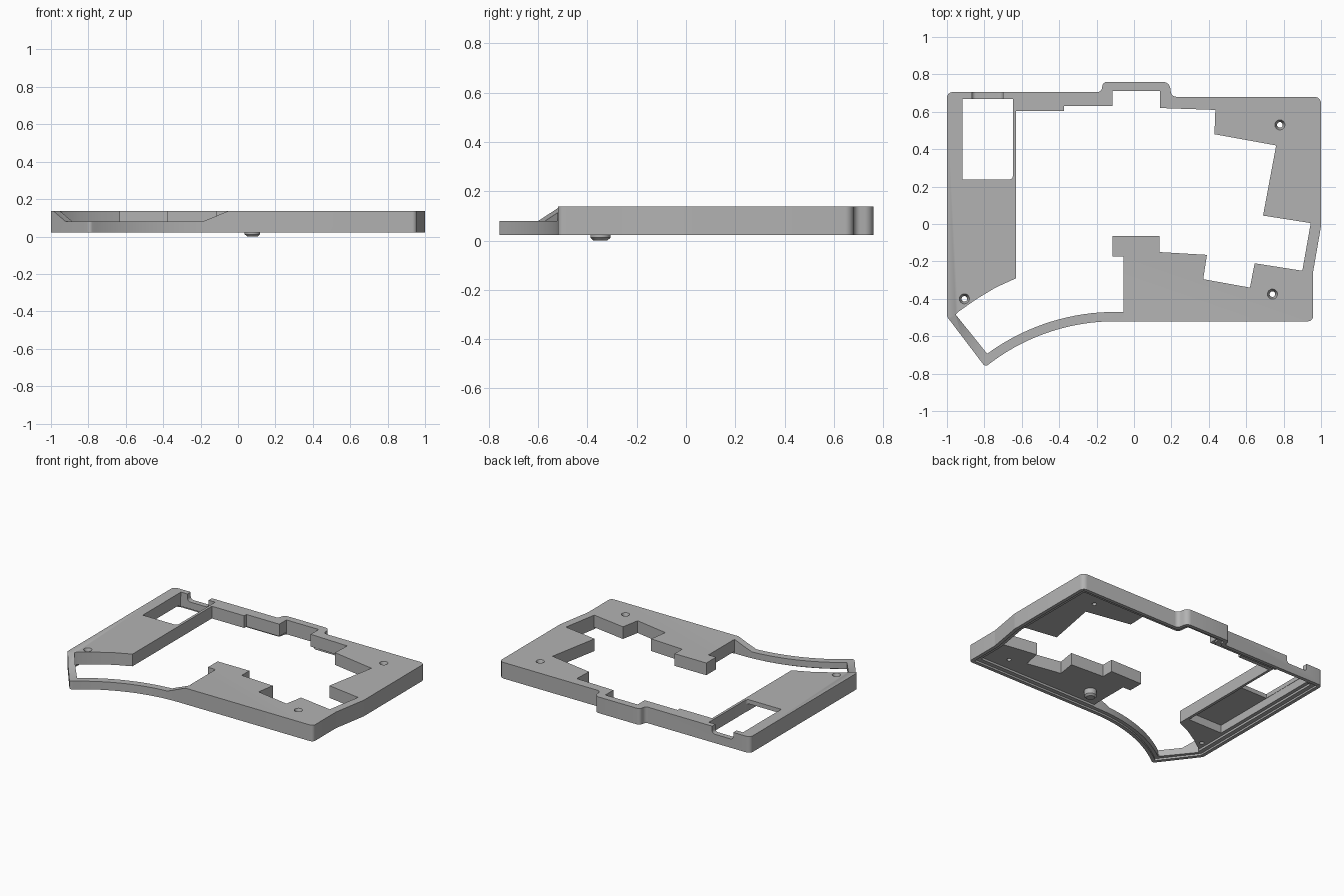
import bpy, bmesh, math
from mathutils import Vector, Matrix

old = bpy.data.objects.get("Cube")
if old:
    bpy.data.objects.remove(old)

grey = bpy.data.materials.new("mid grey")
grey.use_nodes = True
COLOUR = (0.45, 0.45, 0.45, 1)
grey.diffuse_color = COLOUR
grey.node_tree.nodes["Principled BSDF"].inputs["Base Color"].default_value = COLOUR

BOTTOM, TOP, UNDERSIDE = 0.022, 0.137, 0.05


def prism(name, points, low, high, matrix=Matrix()):
    """Extrude a flat outline from low to high along local z."""
    bm = bmesh.new()
    face = bm.faces.new([bm.verts.new((p[0], p[1], low)) for p in points])
    new = bmesh.ops.extrude_face_region(bm, geom=[face])["geom"]
    verts = [v for v in new if isinstance(v, bmesh.types.BMVert)]
    bmesh.ops.translate(bm, verts=verts, vec=(0, 0, high - low))
    bmesh.ops.transform(bm, matrix=matrix, verts=bm.verts)
    return finish(name, bm)


def finish(name, bm):
    bmesh.ops.recalc_face_normals(bm, faces=bm.faces)
    mesh = bpy.data.meshes.new(name)
    bm.to_mesh(mesh)
    bm.free()
    mesh.materials.append(grey)
    obj = bpy.data.objects.new(name, mesh)
    bpy.context.collection.objects.link(obj)
    return obj


def cone(name, x, y, low, high, r_low, r_high, sides=24):
    bm = bmesh.new()
    bmesh.ops.create_cone(bm, cap_ends=True, segments=sides, radius1=r_low, radius2=r_high,
                          depth=high - low, matrix=Matrix.Translation((x, y, (low + high) / 2)))
    return finish(name, bm)


def combine(target, other, operation="DIFFERENCE"):
    other.hide_render = True
    mod = target.modifiers.new("cut", "BOOLEAN")
    mod.operation, mod.object, mod.solver = operation, other, "EXACT"
    bpy.context.view_layer.objects.active = target
    bpy.ops.object.modifier_apply(modifier=mod.name)
    bpy.data.objects.remove(other)


def box(name, x0, x1, y0, y1, z0, z1):
    return prism(name, [(x0, y0), (x1, y0), (x1, y1), (x0, y1)], z0, z1)


def arc(x0, x1, cx, cy, r, n=16):
    xs = [x0 + (x1 - x0) * i / n for i in range(n + 1)]
    return [(x, cy + math.sqrt(r * r - (x - cx) ** 2), 0) for x in xs]


def inset(corners, d):
    """Move every edge of a clockwise outline inward by d."""
    out = []
    for i, (x, y, r) in enumerate(corners):
        p = Vector((x, y))
        a = (p - Vector(corners[i - 1][:2])).normalized()
        b = (Vector(corners[(i + 1) % len(corners)][:2]) - p).normalized()
        na, nb = Vector((a.y, -a.x)), Vector((b.y, -b.x))
        q = p + (na + nb) * d / (1 + na.dot(nb))
        out.append((q.x, q.y, max(r - d, 0) if a.cross(b) < 0 else r))
    return out


def fillet(corners, steps=6):
    """Round each corner by its own radius."""
    out = []
    for i, (x, y, r) in enumerate(corners):
        p = Vector((x, y))
        if r < 0.001:
            out.append(p)
            continue
        a = (Vector(corners[i - 1][:2]) - p).normalized()
        b = (Vector(corners[(i + 1) % len(corners)][:2]) - p).normalized()
        half = a.angle(b) / 2
        centre = p + (a + b).normalized() * r / math.sin(half)
        start, end = p + a * r / math.tan(half) - centre, p + b * r / math.tan(half) - centre
        turn = start.angle_signed(end)
        out += [centre + Matrix.Rotation(-turn * k / steps, 2) @ start for k in range(steps + 1)]
    return out


# Outer outline, clockwise, with corner radii
outline = [(-1, 0.705, 0.03), (-0.175, 0.705, 0.025), (-0.165, 0.76, 0.025),
           (0.19, 0.76, 0.04), (0.2, 0.68, 0.03), (1, 0.68, 0.035), (1, -0.01, 0.03),
           (0.957, -0.26, 0.03), (0.957, -0.52, 0.025)]
outline += arc(-0.1, -0.765, -0.1, -1.63, 1.11)
outline += [(-0.795, -0.765, 0.02), (-1, -0.495, 0.02)]

# Stepped opening for the key area, with its curved front side
opening = [(-0.63, 0.605), (-0.375, 0.605), (-0.375, 0.63), (-0.115, 0.63), (-0.115, 0.71),
           (0.14, 0.71), (0.14, 0.62), (0.435, 0.61), (0.43, 0.48), (0.76, 0.42),
           (0.69, 0.045), (0.945, 0.005), (0.9, -0.25), (0.645, -0.21), (0.62, -0.34),
           (0.37, -0.295), (0.39, -0.165), (0.135, -0.15), (0.135, -0.065),
           (-0.115, -0.065), (-0.115, -0.175), (-0.055, -0.175), (-0.055, -0.47)]
opening += [p[:2] for p in arc(-0.1, -0.785, -0.1, -1.63, 1.16)]
opening += [(-0.953, -0.485), (-0.94, -0.47), (-0.84, -0.4), (-0.74, -0.34), (-0.63, -0.29)]

case = prism("case_frame", fillet(outline), BOTTOM, TOP)

# Hollow underside with a ledge for a base plate
combine(case, prism("ledge_cut", fillet(inset(outline, 0.025)), 0, 0.035))
combine(case, prism("cavity_cut", fillet(inset(outline, 0.055)), 0, UNDERSIDE))
combine(case, box("bay_cut", -0.92, -0.65, -0.22, 0.668, 0, 0.107))
combine(case, prism("opening_cut", opening, 0, 0.3))

# Window over the bay
window = [(-0.918, 0.668, 0), (-0.648, 0.668, 0), (-0.648, 0.237, 0.02), (-0.918, 0.237, 0)]
combine(case, prism("window_cut", fillet(window), 0, 0.3))

# Rounded port notch in the back wall
upright = Matrix.Rotation(math.pi / 2, 4, "X")
notch = [(-0.867, 0.2, 0), (-0.7, 0.2, 0), (-0.7, 0.085, 0.022), (-0.867, 0.085, 0.022)]
combine(case, prism("port_cut", fillet(notch), -0.8, -0.66, upright))

# Lowered front rim with sloped ends
curve_ramp = [(-0.05, 0.137), (-0.19, 0.08), (-0.85, 0.08), (-0.85, 0.3), (-0.05, 0.3)]
combine(case, prism("curve_ramp_cut", curve_ramp, 0.455, 0.9, upright))
strut_ramp = [(0.02, 0.137), (0.13, 0.08), (0.4, 0.08), (0.4, 0.3), (0.02, 0.3)]
along = Matrix.Translation((-1, -0.495, 0)) @ Matrix.Rotation(-math.radians(52.5), 4, "Z")
combine(case, prism("strut_ramp_cut", strut_ramp, -0.08, 0.15, along @ upright))

# Countersunk screw holes
for x, y in [(0.78, 0.53), (0.74, -0.375), (-0.907, -0.4)]:
    combine(case, cone("screw_cut", x, y, 0, 0.3, 0.015, 0.015))
    combine(case, cone("sink_cut", x, y, 0.107, 0.147, 0.015, 0.031))

# Round foot below the front block
foot = cone("foot_post", 0.077, -0.347, 0.012, 0.055, 0.041, 0.041)
foot_tip = cone("foot_tip", 0.077, -0.347, 0, 0.012, 0.028, 0.041)

for obj in (case, foot, foot_tip):
    bpy.ops.object.select_all(action="DESELECT")
    obj.select_set(True)
    bpy.context.view_layer.objects.active = obj
    bpy.ops.object.shade_smooth_by_angle(angle=math.radians(30))
